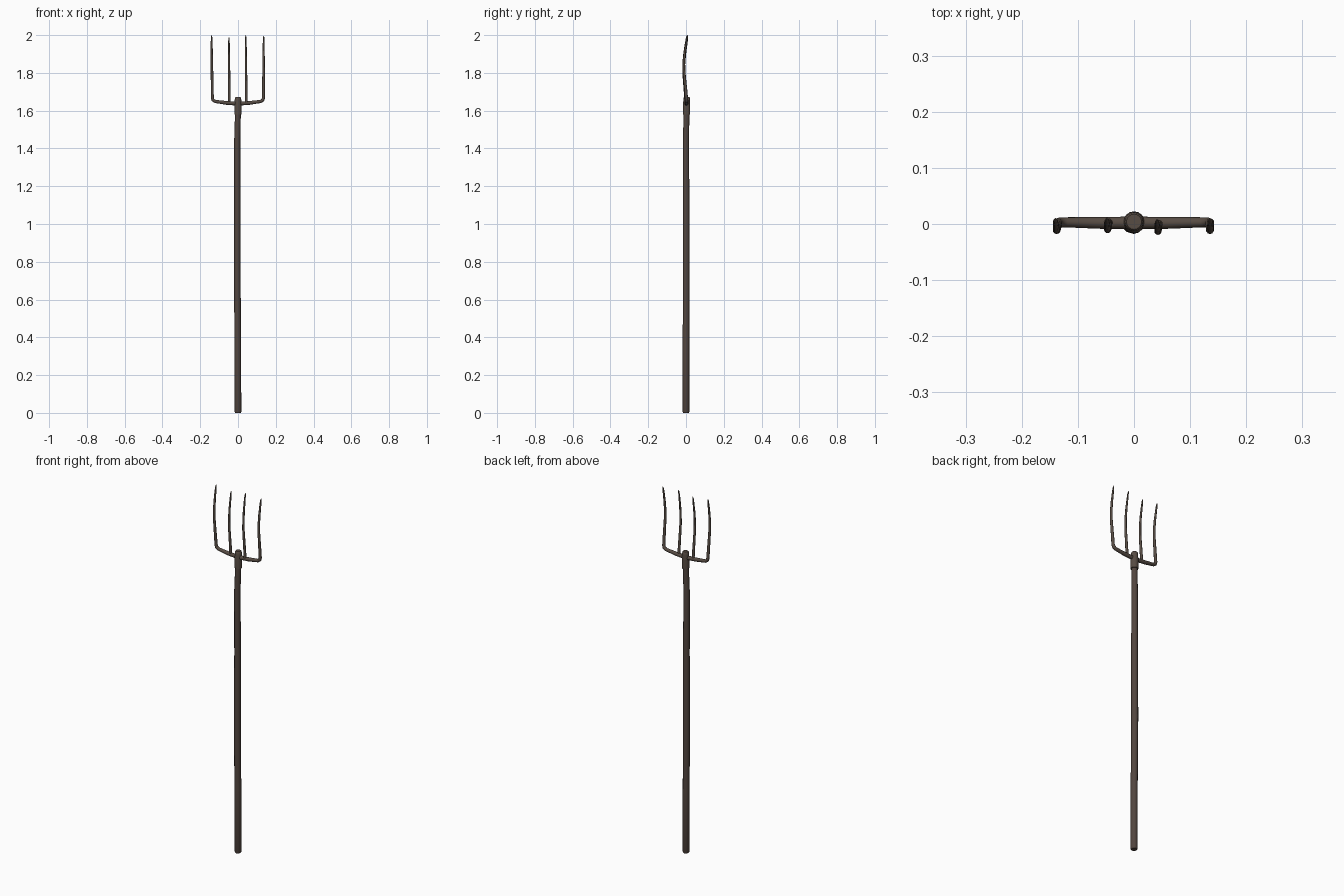
import bpy, bmesh, math
from mathutils import Vector

if "Cube" in bpy.data.objects:
    bpy.data.objects.remove(bpy.data.objects["Cube"])


def material(name, rgb):
    m = bpy.data.materials.new(name)
    m.diffuse_color = (*rgb, 1)
    m.use_nodes = True
    m.node_tree.nodes["Principled BSDF"].inputs["Base Color"].default_value = m.diffuse_color
    return m


wood = material("dark wood", (0.085, 0.061, 0.050))
iron = material("brown iron", (0.095, 0.072, 0.057))


def tube(name, pts, radii, sides, mat, ref=(0, 1, 0)):
    """Sweep a round section with varying radius along a path, capped."""
    pts = [Vector(p) for p in pts]
    bm = bmesh.new()
    rings = []
    for i, p in enumerate(pts):
        a = pts[max(i - 1, 0)]
        b = pts[min(i + 1, len(pts) - 1)]
        d1 = (p - a).normalized() if i else Vector()
        d2 = (b - p).normalized() if i < len(pts) - 1 else Vector()
        t = (d1 + d2).normalized()
        n = Vector(ref)
        n = (n - t * n.dot(t)).normalized()
        s = t.cross(n)
        rings.append([bm.verts.new(p + radii[i] * (n * math.cos(k * math.tau / sides)
                                                   + s * math.sin(k * math.tau / sides)))
                      for k in range(sides)])
    for r, q in zip(rings, rings[1:]):
        for k in range(sides):
            j = (k + 1) % sides
            bm.faces.new((r[k], r[j], q[j], q[k]))
    bm.faces.new(rings[0])
    bm.faces.new(rings[-1])
    bmesh.ops.recalc_face_normals(bm, faces=bm.faces)
    me = bpy.data.meshes.new(name)
    bm.to_mesh(me)
    bm.free()
    me.materials.append(mat)
    ob = bpy.data.objects.new(name, me)
    bpy.context.collection.objects.link(ob)
    bpy.ops.object.select_all(action='DESELECT')
    ob.select_set(True)
    bpy.context.view_layer.objects.active = ob
    bpy.ops.object.shade_smooth_by_angle(angle=math.radians(40))
    return ob


# Slightly crooked wooden handle
tube("handle",
     [(0, 0, 0), (0, 0, 0.006), (-0.001, 0, 0.35), (-0.004, 0.001, 0.75), (-0.003, 0.001, 1.1),
      (-0.004, 0, 1.45), (0, 0.003, 1.6)],
     [0.015, 0.0175, 0.0175, 0.0175, 0.0170, 0.0160, 0.0155], 12, wood)

# Socket with a rounded-off upper end
tube("socket",
     [(0, 0.003, 1.58), (0, 0.003, 1.632), (0, 0.004, 1.655), (0, 0.004, 1.668), (0, 0.004, 1.672)],
     [0.0195, 0.0195, 0.0175, 0.0165, 0.0135], 16, iron)

# Profile shared by all tines: (height fraction, y, radius)
TINE = [(0.0, 0.002, 0.0085), (0.12, -0.001, 0.008), (0.28, -0.006, 0.0075), (0.45, -0.011, 0.007),
        (0.6, -0.011, 0.0065), (0.75, -0.006, 0.006), (0.9, 0.002, 0.005), (0.97, 0.006, 0.004),
        (1.0, 0.009, 0.0015)]


def tine(x0, x1, z0, z1, dy=0):
    pts = [(x0 + (x1 - x0) * f, y + dy, z0 + (z1 - z0) * f) for f, y, r in TINE]
    return pts, [r for f, y, r in TINE]


# Crossbar bent up at both ends into the outer tines
lp, lr = tine(-0.136, -0.140, 1.668, 1.998)
rp, rr = tine(0.135, 0.136, 1.668, 1.995)
bar = [(-0.132, 0.003, 1.656), (-0.121, 0.003, 1.649), (-0.06, 0.002, 1.641), (0, 0.002, 1.637),
       (0.06, 0.002, 1.641), (0.121, 0.003, 1.649), (0.131, 0.003, 1.656)]
tube("crossbar_and_outer_tines", lp[::-1] + bar + rp,
     lr[::-1] + [0.009, 0.009, 0.0105, 0.0112, 0.0105, 0.009, 0.009] + rr, 10, iron)

# Inner tines
for name, args in (("inner_tine_left", (-0.046, -0.048, 1.638, 1.988, 0.001)),
                   ("inner_tine_right", (0.044, 0.041, 1.638, 2.0, -0.002))):
    p, r = tine(*args)
    tube(name, p, [v * 0.92 for v in r], 10, iron)
